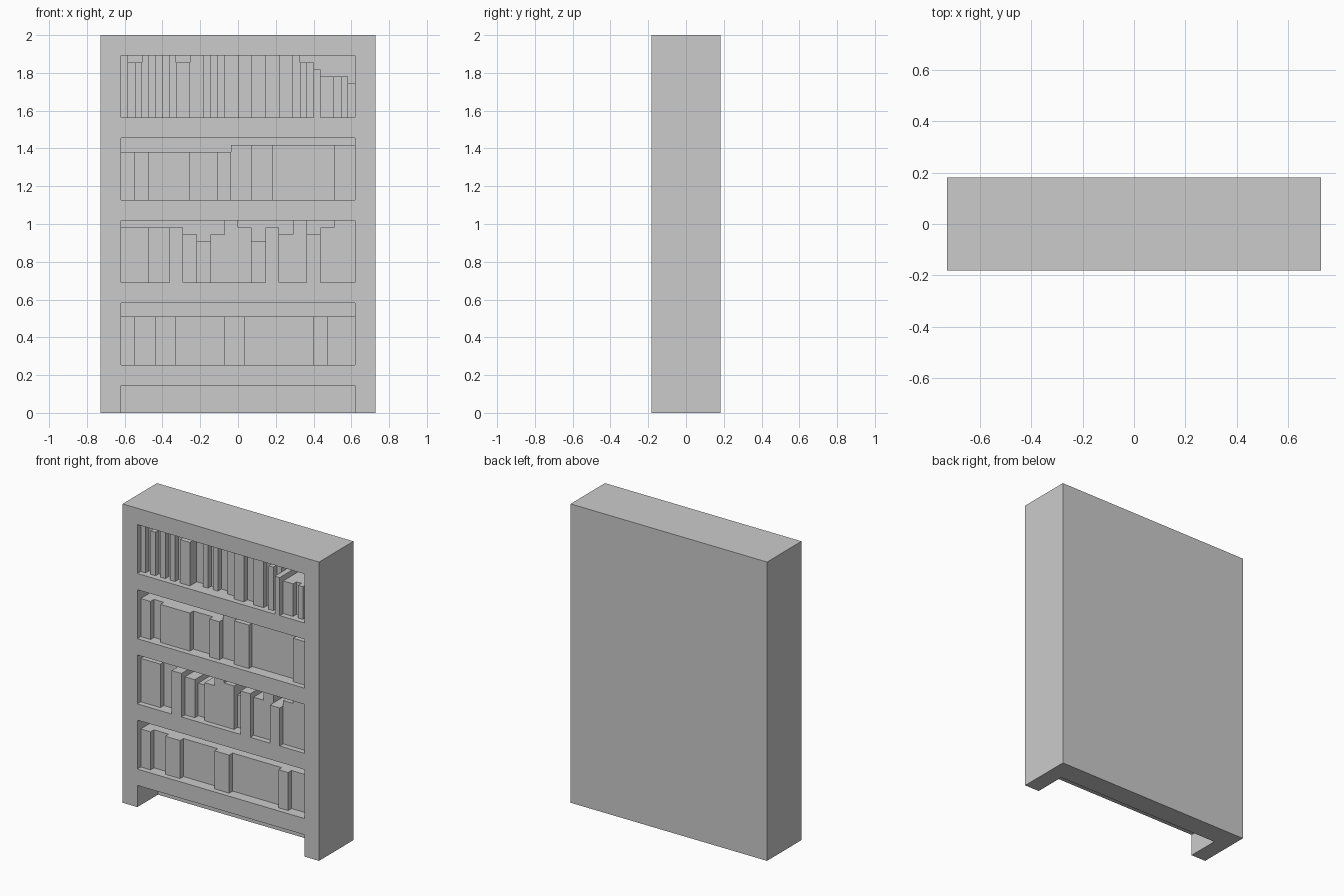
import bpy, bmesh

if "Cube" in bpy.data.objects:
    bpy.data.objects.remove(bpy.data.objects["Cube"])

U = 2 / 55            # the whole design sits on a grid, 40 x 10 x 55 units
FRONT = -5            # front plane in grid units
BACK = 1              # back wall of the recesses


def make_object(name, boxes):
    """One mesh object from (x0, x1, y0, y1, z0, z1) boxes in grid units."""
    bm = bmesh.new()
    for x0, x1, y0, y1, z0, z1 in boxes:
        verts = bmesh.ops.create_cube(bm, size=1)["verts"]
        for v in verts:
            v.co.x = (x1 if v.co.x > 0 else x0) * U
            v.co.y = (y1 if v.co.y > 0 else y0) * U
            v.co.z = (z1 if v.co.z > 0 else z0) * U
    mesh = bpy.data.meshes.new(name)
    bm.to_mesh(mesh)
    bm.free()
    obj = bpy.data.objects.new(name, mesh)
    bpy.context.collection.objects.link(obj)
    return obj


# Cabinet: solid block with four shelf recesses and a foot gap cut from the front
cabinet = make_object("bookcase_cabinet", [(-20, 20, FRONT, 5, 0, 55)])
recesses = [(-17, 17, FRONT - 2, BACK, z, z + 9) for z in (7, 19, 31, 43)]
recesses.append((-17, 17, FRONT - 2, BACK, -2, 4))
cutter = make_object("recess_cutter", recesses)
cutter.hide_render = True
cut = cabinet.modifiers.new("recesses", "BOOLEAN")
cut.object = cutter
cut.operation = "DIFFERENCE"
cut.solver = "EXACT"
bpy.context.view_layer.objects.active = cabinet
bpy.ops.object.modifier_apply(modifier=cut.name)
bpy.data.objects.remove(cutter)


def book_row(name, floor, books):
    """Books left to right as (width, setback from the front, height)."""
    x = -17
    for i, (width, setback, height) in enumerate(books, 1):
        make_object(f"{name}_book_{i}",
                    [(x, x + width, FRONT + setback, BACK, floor, floor + height)])
        x += width


# Top shelf: thin, tightly packed books stepping down at the right
book_row("top_shelf", 43, [
    (1, 1, 9), (1, 2, 8), (1, 1, 8), (1, 2, 9), (1, 1, 9), (1, 2, 9), (1, 1, 9),
    (1, 2, 9), (2, 1, 8), (2, 3, 9), (1, 2, 9), (1, 3, 9), (1, 2, 9), (2, 3, 9),
    (2, 2, 9), (2, 1, 9), (2, 2, 9), (2, 1, 9), (1, 2, 9), (1, 1, 8), (1, 2, 8),
    (1, 0, 7), (2, 1, 6), (1, 2, 6), (1, 1, 6), (1, 2, 5)])

# Second shelf: wide volumes in two heights
book_row("upper_shelf", 31, [
    (2, 1, 7), (2, 2, 7), (6, 1, 7), (4, 2, 7), (2, 1, 7),
    (3, 2, 8), (3, 1, 8), (9, 2, 8), (3, 1, 8)])

# Third shelf: mixed heights, some flush with the front
book_row("lower_shelf", 19, [
    (4, 1, 8), (3, 2, 8), (2, 0, 8), (2, 1, 7), (2, 2, 6), (2, 1, 7), (2, 1, 9),
    (2, 1, 8), (2, 2, 6), (2, 0, 8), (2, 1, 7), (2, 1, 9), (2, 0, 7), (2, 1, 8),
    (3, 1, 9)])

# Bottom shelf: alternating setbacks at one height
bottom = [(2, 1), (3, 2), (3, 1), (7, 2), (3, 1), (10, 2), (2, 1), (4, 2)]
book_row("bottom_shelf", 7, [(w, s, 7) for w, s in bottom])
